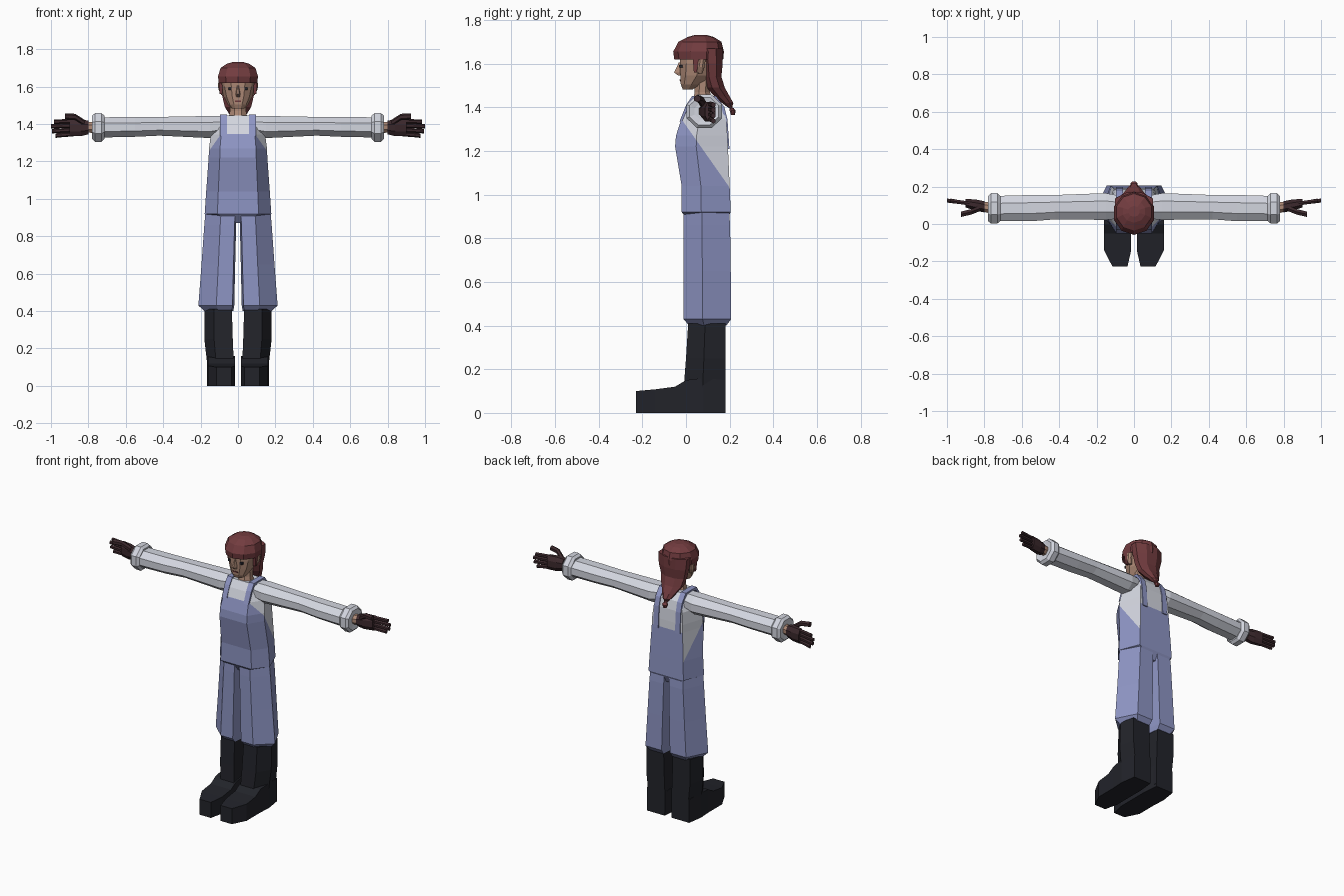
import bpy, bmesh, math
from mathutils import Vector


def material(name, rgb):
    m = bpy.data.materials.new(name)
    m.diffuse_color = (*rgb, 1)
    return m


BLUE = material("denim", (0.27, 0.30, 0.55))
WHITE = material("shirt", (0.65, 0.67, 0.74))
RED = material("red_hair", (0.17, 0.045, 0.05))
GLOVE = material("glove", (0.045, 0.022, 0.026))
BOOT = material("boot", (0.016, 0.017, 0.023))
SKIN = material("skin", (0.42, 0.25, 0.18))
DARK = material("eye", (0.02, 0.02, 0.03))


def ngon(n):
    # Regular section stretched to fill the -1..1 box
    k = math.cos(math.pi / n)
    return [(math.cos((i + .5) * math.tau / n) / k, math.sin((i + .5) * math.tau / n) / k) for i in range(n)]


def sym(half):
    # Left-right symmetric section from its +x half
    return half + [(-u, v) for u, v in reversed(half) if u > 0]


PLACE = {"x": lambda t, a, b: (t, a, b), "y": lambda t, a, b: (a, t, b), "z": lambda t, a, b: (a, b, t)}
SQUARE = [(-1, -1), (1, -1), (1, 1), (-1, 1)]
OCT = ngon(8)


def loft(name, axis, section, rings, mat, mirror=False):
    # Each ring is (position, a0, a1, b0, b1): the section's box at that position
    bm = bmesh.new()
    loops = []
    for t, a0, a1, b0, b1 in rings:
        loops.append([bm.verts.new(PLACE[axis](t, (a0 + a1) / 2 + u * (a1 - a0) / 2,
                                               (b0 + b1) / 2 + v * (b1 - b0) / 2)) for u, v in section])
    n = len(section)
    for p, q in zip(loops, loops[1:]):
        for i in range(n):
            bm.faces.new((p[i], p[(i + 1) % n], q[(i + 1) % n], q[i]))
    bm.faces.new(loops[0])
    bm.faces.new(loops[-1])
    bmesh.ops.recalc_face_normals(bm, faces=bm.faces)
    me = bpy.data.meshes.new(name)
    bm.to_mesh(me)
    bm.free()
    me.materials.append(mat)
    ob = bpy.data.objects.new(name, me)
    bpy.context.collection.objects.link(ob)
    if mirror:
        ob.modifiers.new("mirror", "MIRROR")
    return ob


def wide(rows):
    # Rings centred on x = 0 from (z, half width, y0, y1)
    return [(z, -w, w, y0, y1) for z, w, y0, y1 in rows]


# Boots
loft("boot_foot", "y", SQUARE, [(-.228, .035, .115, 0, .10), (-.14, .015, .16, 0, .108),
     (-.05, .015, .16, 0, .12), (0, .015, .16, 0, .15), (.08, .015, .165, 0, .16),
     (.182, .025, .15, 0, .15)], BOOT, True)
SHAFT = [(-.9, -1), (.35, -1), (1, -.1), (.7, 1), (-.9, 1)]
loft("boot_shaft", "z", SHAFT, [(.02, .015, .16, -.005, .182), (.12, .015, .165, -.01, .182),
     (.25, .02, .18, 0, .182), (.41, .025, .18, .01, .182)], BOOT, True)

# Trouser legs with a turned hem
LEG = [(-.9, -1), (0, -1), (1, -.2), (.3, 1), (-.9, 1), (-1, 0)]
loft("trouser_leg", "z", LEG, [(.40, .025, .18, .015, .185), (.43, .02, .212, -.012, .207),
     (.65, .015, .195, -.012, .205), (.86, .01, .18, -.012, .202), (.96, .005, .172, -.01, .195)], BLUE, True)

# Torso: shirt and overalls share one body, coloured along cut lines
BODY = sym([(.62, -1), (1, -.2), (.7, 1)])
torso = loft("torso", "z", BODY, wide([(.87, .06, .02, .18), (.92, .178, -.02, .205), (1.04, .17, -.02, .20),
             (1.22, .157, -.05, .192), (1.27, .155, -.046, .19), (1.345, .145, -.022, .184),
             (1.40, .115, .0, .17), (1.445, .095, .03, .135)]), BLUE)
torso.data.materials.append(WHITE)
bm = bmesh.new()
bm.from_mesh(torso.data)
corner, slope = Vector((0, -.02, 1.345)), Vector((0, .27, .19))
for co, no in [(corner, slope), ((.1, 0, 0), (1, 0, 0)), ((-.1, 0, 0), (1, 0, 0)), ((0, 0, 1.22), (0, 0, 1))]:
    bmesh.ops.bisect_plane(bm, geom=bm.verts[:] + bm.edges[:] + bm.faces[:], plane_co=co, plane_no=no, dist=1e-5)
for f in bm.faces:
    c = f.calc_center_median()
    bib = (c - corner).dot(slope) < 0 and c.z < 1.346
    back = f.normal.y > .8 and c.z < 1.22
    f.material_index = 0 if bib or back else 1
bm.to_mesh(torso.data)
bm.free()

# Shoulder straps, front bib to back panel
STRAP = [(-.03, 1.335), (.0, 1.41), (.028, 1.452), (.137, 1.452), (.176, 1.402), (.19, 1.345), (.199, 1.21),
         (.185, 1.21), (.177, 1.34), (.165, 1.39), (.13, 1.435), (.035, 1.435), (.01, 1.40), (-.018, 1.335)]
loft("shoulder_strap", "x", STRAP, [(.06, -1, 1, -1, 1), (.095, -1, 1, -1, 1)], BLUE, True)

# Sleeves and rolled cuffs
loft("sleeve", "x", OCT, [(.07, .03, .15, 1.345, 1.442), (.15, .022, .165, 1.325, 1.443),
     (.42, .025, .155, 1.338, 1.438), (.55, .015, .155, 1.332, 1.437), (.73, .015, .15, 1.328, 1.436)], WHITE, True)
loft("cuff", "x", OCT, [(.715, .015, .15, 1.32, 1.445), (.73, .003, .165, 1.305, 1.458),
     (.765, .003, .165, 1.305, 1.458), (.78, .015, .15, 1.32, 1.445), (.775, .04, .125, 1.345, 1.42)], WHITE, True)

# Wrists and gloved hands
loft("wrist", "x", OCT, [(.76, .055, .115, 1.352, 1.412), (.825, .07, .12, 1.355, 1.41)], SKIN, True)
loft("glove_palm", "x", OCT, [(.80, .062, .122, 1.345, 1.418), (.84, .07, .13, 1.335, 1.425),
     (.90, .088, .135, 1.335, 1.425)], GLOVE, True)


def finger(name, points, r):
    loft(name, "x", ngon(6), [(x, y - r, y + r, z - r, z + r) for x, y, z in points], GLOVE, True)


for i, (tip, z1) in enumerate([(.975, 1.338), (.995, 1.362), (1.0, 1.388), (.985, 1.412)]):
    z0 = 1.346 + i * .023
    finger(f"glove_finger_{i + 1}", [(.88, .11, z0), (.94, .118, (z0 + z1) / 2), (tip, .125, z1)], .0105)
finger("glove_thumb", [(.82, .085, 1.405), (.87, .065, 1.438), (.925, .052, 1.44)], .0145)

# Neck and head
loft("neck", "z", OCT, wide([(1.42, .052, .03, .125), (1.47, .043, .04, .11), (1.56, .045, .04, .115)]), SKIN)
FACE = sym([(.4, -1), (.8, -.65), (1, .1), (.7, 1)])
loft("head", "z", FACE, wide([(1.482, .032, -.015, .03), (1.505, .055, -.024, .065), (1.545, .076, -.026, .11),
     (1.60, .09, -.028, .14), (1.66, .092, -.03, .15)]), SKIN)
loft("nose", "z", sym([(.4, -1), (1, 1)]), wide([(1.605, .007, -.033, -.02), (1.56, .014, -.055, -.02),
     (1.545, .012, -.035, -.02)]), SKIN)
loft("mouth", "z", SQUARE, wide([(1.519, .016, -.028, -.01), (1.527, .018, -.029, -.01)]), RED)
loft("eye", "z", SQUARE, [(1.582, .034, .05, -.031, -.01), (1.595, .034, .05, -.031, -.01)], DARK, True)
loft("ear", "z", OCT, [(1.555, .075, .09, .055, .075), (1.585, .078, .105, .05, .085),
     (1.62, .08, .108, .055, .09)], SKIN, True)

# Hair cap, sideburns, swept-back hair and tied end
loft("hair_cap", "z", ngon(10), wide([(1.62, .103, -.048, .165), (1.655, .107, -.053, .168),
     (1.70, .093, -.03, .158), (1.722, .06, .01, .125), (1.731, .03, .04, .095)]), RED)
loft("sideburn", "z", SQUARE, [(1.56, .083, .098, .036, .05), (1.64, .085, .104, .03, .06)], RED, True)
loft("swept_hair", "z", OCT, wide([(1.67, .102, .06, .168), (1.60, .096, .075, .168), (1.54, .082, .082, .162),
     (1.49, .07, .095, .178), (1.45, .045, .13, .2), (1.42, .028, .165, .217), (1.405, .014, .185, .212),
     (1.395, .01, .2, .215)]), RED)
loft("hair_tie_end", "z", OCT, wide([(1.398, .01, .2, .217), (1.385, .018, .2, .228), (1.365, .01, .206, .224)]), RED)
